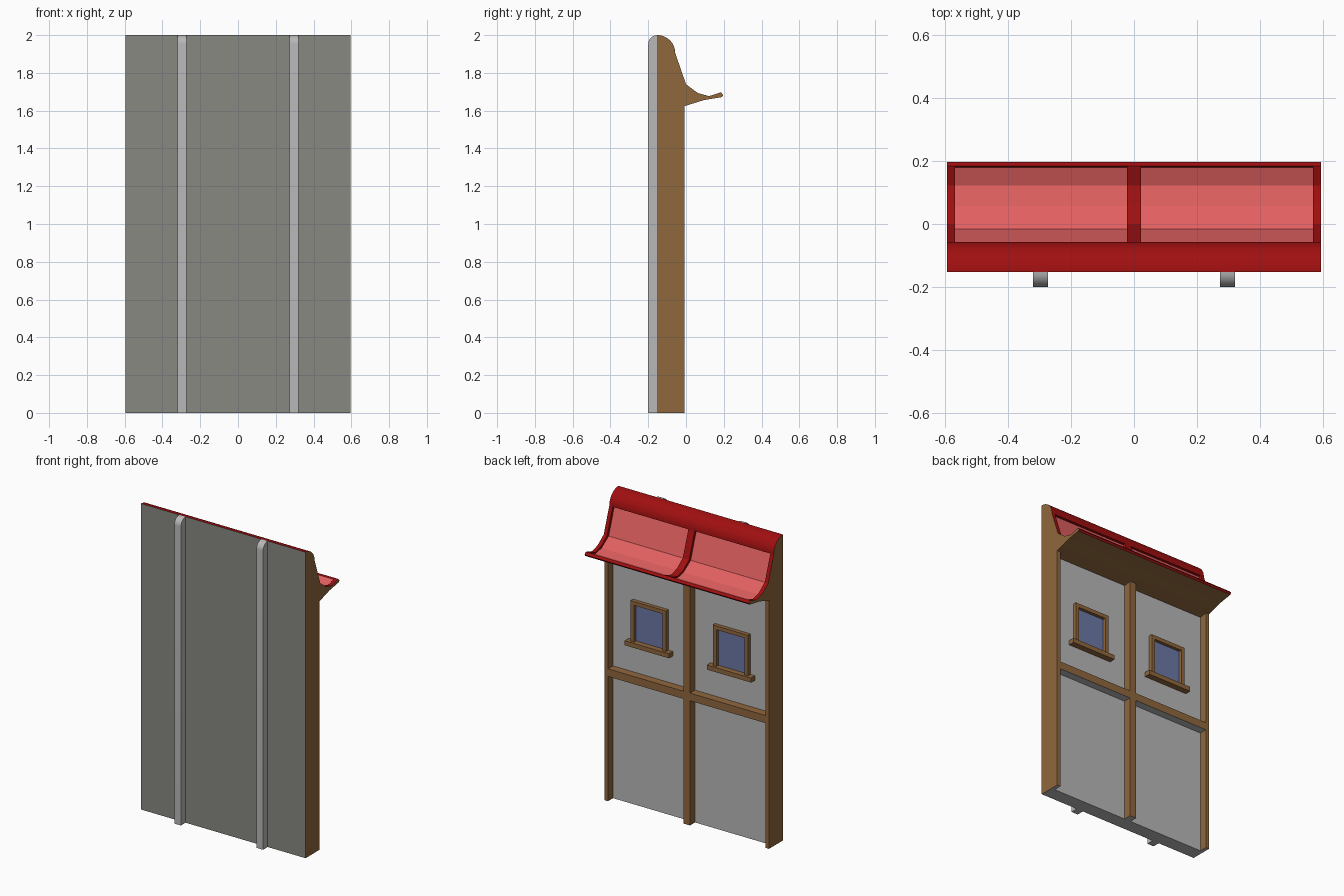
import bpy, bmesh, math

if "Cube" in bpy.data.objects:
    bpy.data.objects.remove(bpy.data.objects["Cube"])


def material(name, r, g, b):
    lin = [(c / 255 / 12.92) if c < 11 else ((c / 255 + 0.055) / 1.055) ** 2.4 for c in (r, g, b)]
    m = bpy.data.materials.new(name)
    m.diffuse_color = (*lin, 1)
    m.use_nodes = True
    m.node_tree.nodes["Principled BSDF"].inputs["Base Color"].default_value = m.diffuse_color
    return m


LIGHT = material("light_grey", 183, 184, 183)
WALL = material("dark_grey", 136, 136, 130)
WOOD = material("brown_wood", 144, 103, 61)
RED = material("dark_red", 160, 15, 16)
PINK = material("light_red", 226, 96, 97)
GLASS = material("window_blue", 108, 120, 165)


def prism(name, x0, x1, profile, side_mats, cap_mat, smooth=False):
    """Extrude a (y, z) profile along x; side_mats colours each profile edge."""
    n = len(profile)
    if not isinstance(side_mats, list):
        side_mats = [side_mats] * n
    me = bpy.data.meshes.new(name)
    used = []
    for m in side_mats + [cap_mat]:
        if m not in used:
            used.append(m)
            me.materials.append(m)
    bm = bmesh.new()
    a = [bm.verts.new((x0, y, z)) for y, z in profile]
    b = [bm.verts.new((x1, y, z)) for y, z in profile]
    for i in range(n):
        j = (i + 1) % n
        f = bm.faces.new((a[i], a[j], b[j], b[i]))
        f.material_index = used.index(side_mats[i])
    for ring in (a, b):
        bm.faces.new(ring).material_index = used.index(cap_mat)
    bmesh.ops.recalc_face_normals(bm, faces=bm.faces)
    bm.to_mesh(me)
    bm.free()
    ob = bpy.data.objects.new(name, me)
    bpy.context.collection.objects.link(ob)
    if smooth:
        bpy.ops.object.select_all(action='DESELECT')
        ob.select_set(True)
        bpy.context.view_layer.objects.active = ob
        bpy.ops.object.shade_smooth_by_angle(angle=math.radians(12))
    return ob


def box(name, x0, x1, y0, y1, z0, z1, mat, under=None):
    return prism(name, x0, x1, [(y0, z0), (y1, z0), (y1, z1), (y0, z1)],
                 [under or mat, mat, mat, mat], mat)


def arc(cy, cz, r, a0, a1, n):
    return [(cy + r * math.cos(math.radians(a0 + (a1 - a0) * i / n)),
             cz + r * math.sin(math.radians(a0 + (a1 - a0) * i / n))) for i in range(n + 1)]


HALF, EDGE, MID = 0.595, 0.57, 0.023      # half width and post limits
BACK, PANEL, FRONT = -0.152, -0.06, -0.008

# Wall core with curved roof, eave and recessed roof panel
inset = [(0.18, 1.688), (0.122, 1.667), (0.058, 1.68), (-0.016, 1.73), (-0.075, 1.905)]
lower = [(BACK, 0), (PANEL, 0), (PANEL, 1.616), (FRONT, 1.624), (0.095, 1.656), (0.19, 1.672),
         (0.198, 1.683), (0.185, 1.697)]
ridge = arc(BACK, 1.905, 0.095, 0, 90, 12)
mats = [LIGHT, LIGHT, WOOD, WOOD, WOOD, RED, RED, RED] + [PINK] * 4 + [RED] * 13 + [WALL]
prism("wall_and_roof", -HALF, HALF, lower + inset + ridge, mats, WOOD, smooth=True)

# Raised roof ribs
outer = [(0.185, 1.697), (0.122, 1.677), (0.063, 1.693), (0.0, 1.74), (BACK + 0.095, 1.905)]
spans = {"left": (-HALF, -EDGE), "middle": (-MID, MID), "right": (EDGE, HALF)}
for side, (x0, x1) in spans.items():
    ob = prism(side + "_roof_rib", x0, x1, outer + inset[::-1], RED, RED)
    ob.data.materials.append(WOOD)
    for f in ob.data.polygons:            # outer ends are wood
        if abs(f.center.x) > HALF - 0.001:
            f.material_index = len(ob.data.materials) - 1
    # Timber posts
    box(side + "_post", x0, x1, PANEL, FRONT, 0, 1.624, WOOD, LIGHT)

for s, side in ((-1, "left"), (1, "right")):
    def part(name, cx, w, y1, z0, z1, mat, under=None):
        box(side + "_" + name, s * cx - w / 2, s * cx + w / 2, PANEL, y1, z0, z1, mat, under)

    # Cross beam between posts
    part("cross_beam", (MID + EDGE) / 2, EDGE - MID, FRONT, 0.815, 0.865, WOOD, LIGHT)
    # Window with frame and sill
    c = 0.297
    part("window_glass", c, 0.21, PANEL + 0.004, 1.075, 1.32, GLASS)
    part("window_head", c, 0.255, -0.035, 1.315, 1.34, WOOD)
    part("window_sill", c, 0.32, -0.02, 1.045, 1.075, WOOD)
    part("window_jamb_a", c - 0.115, 0.025, -0.035, 1.075, 1.315, WOOD)
    part("window_jamb_b", c + 0.115, 0.025, -0.035, 1.075, 1.315, WOOD)
    # Rounded-top strip on the plain face
    prism(side + "_wall_strip", s * c - 0.024, s * c + 0.024,
          [(BACK, 0)] + arc(BACK, 1.952, 0.048, 90, 180, 8) + [(-0.2, 0)],
          LIGHT, LIGHT, smooth=True)
